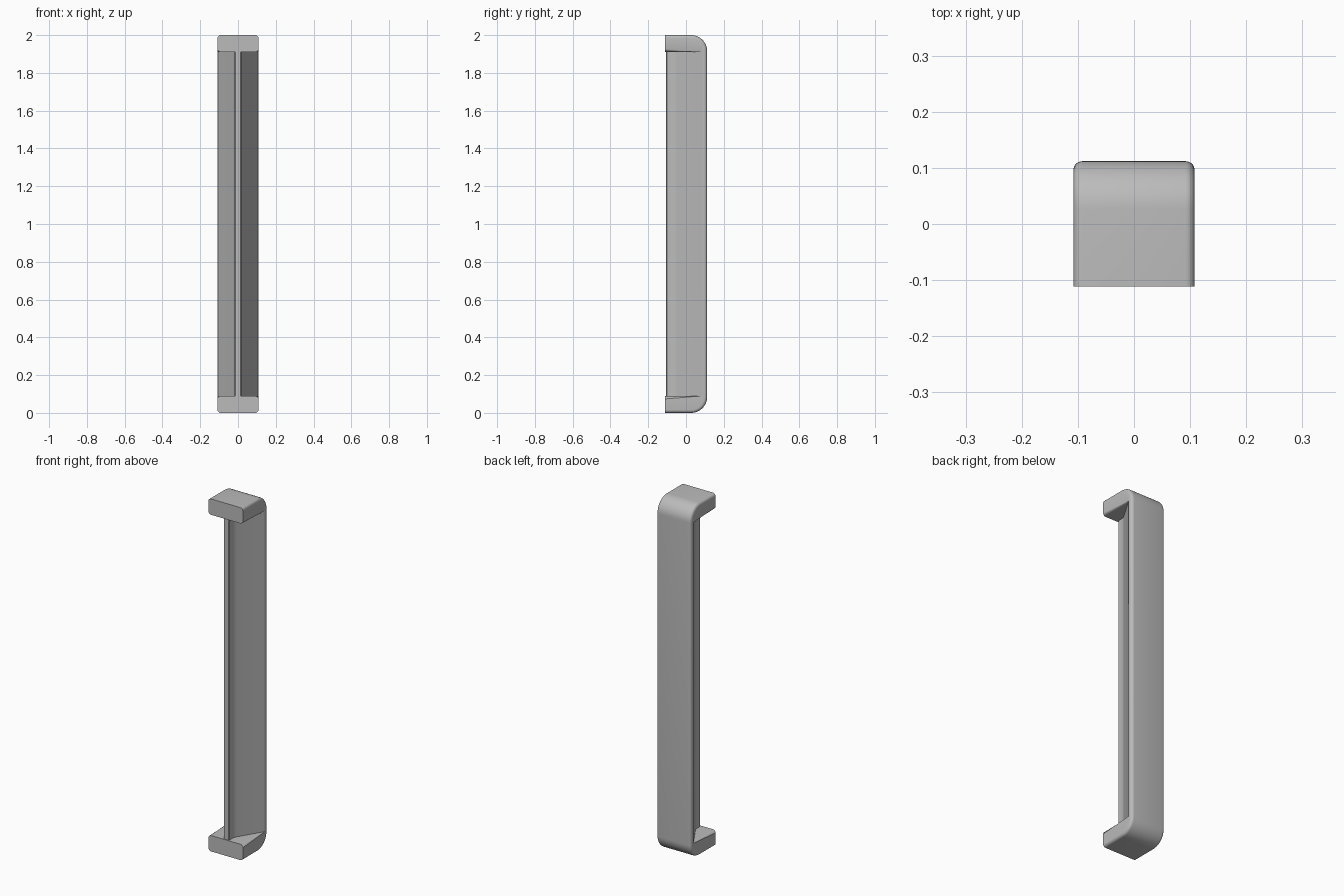
import bpy, bmesh, math

cube = bpy.data.objects.get("Cube")
if cube:
    bpy.data.objects.remove(cube, do_unlink=True)

HALF_X, FRONT, BACK, HEIGHT = 0.108, -0.111, 0.112, 2.0
LEG, PLATE_Y, CORNER, ROUND = 0.09, 0.085, 0.085, 0.016

grey = bpy.data.materials.new("plain grey")
grey.use_nodes = True
colour = (0.5, 0.5, 0.5, 1)
grey.diffuse_color = colour
grey.node_tree.nodes["Principled BSDF"].inputs["Base Color"].default_value = colour


def prism(points, offset):
    """Extrude a closed outline along an offset vector."""
    bm = bmesh.new()
    face = bm.faces.new([bm.verts.new(p) for p in points])
    new = bmesh.ops.extrude_face_region(bm, geom=[face])["geom"]
    bmesh.ops.translate(bm, vec=offset, verts=[v for v in new if isinstance(v, bmesh.types.BMVert)])
    bmesh.ops.recalc_face_normals(bm, faces=bm.faces)
    return bm


def finish(bm, name):
    mesh = bpy.data.meshes.new(name)
    bm.to_mesh(mesh)
    bm.free()
    mesh.materials.append(grey)
    obj = bpy.data.objects.new(name, mesh)
    bpy.context.collection.objects.link(obj)
    bpy.ops.object.select_all(action="DESELECT")
    obj.select_set(True)
    bpy.context.view_layer.objects.active = obj
    bpy.ops.object.shade_smooth_by_angle(angle=math.radians(30))


# C-shaped bracket: back plate with a leg at each end
lower = [(PLATE_Y, LEG), (FRONT, LEG), (FRONT, 0)]
for i in range(13):
    a = math.pi / 2 * i / 12
    lower.append((BACK - CORNER + CORNER * math.sin(a), CORNER - CORNER * math.cos(a)))
outline = lower + [(y, HEIGHT - z) for y, z in reversed(lower)]
bm = prism([(-HALF_X, y, z) for y, z in outline], (2 * HALF_X, 0, 0))


def is_rounded(edge):
    a, b = (v.co for v in edge.verts)
    on_side = abs(a.x - b.x) < 1e-4
    on_front = max(a.y, b.y) < FRONT + 1e-4
    plate_inside = all(abs(p.y - PLATE_Y) < 1e-4 for p in (a, b))
    return on_side and not on_front and not plate_inside


bmesh.ops.bevel(bm, geom=[e for e in bm.edges if is_rounded(e)], offset=ROUND,
                offset_type="OFFSET", segments=5, profile=0.5, affect="EDGES", clamp_overlap=False)
finish(bm, "bracket")

# Flared rib between the legs, narrow at the front and wide at the plate
half = [(0.013, -0.105), (0.018, -0.1), (0.018, -0.068), (0.021, -0.058), (0.027, -0.046),
        (0.106, PLATE_Y), (0.106, PLATE_Y + 0.004)]
section = half + [(-x, y) for x, y in reversed(half)]
rib = prism([(x, y, LEG - 0.02) for x, y in section], (0, 0, HEIGHT - 2 * LEG + 0.04))
finish(rib, "flared_rib")
